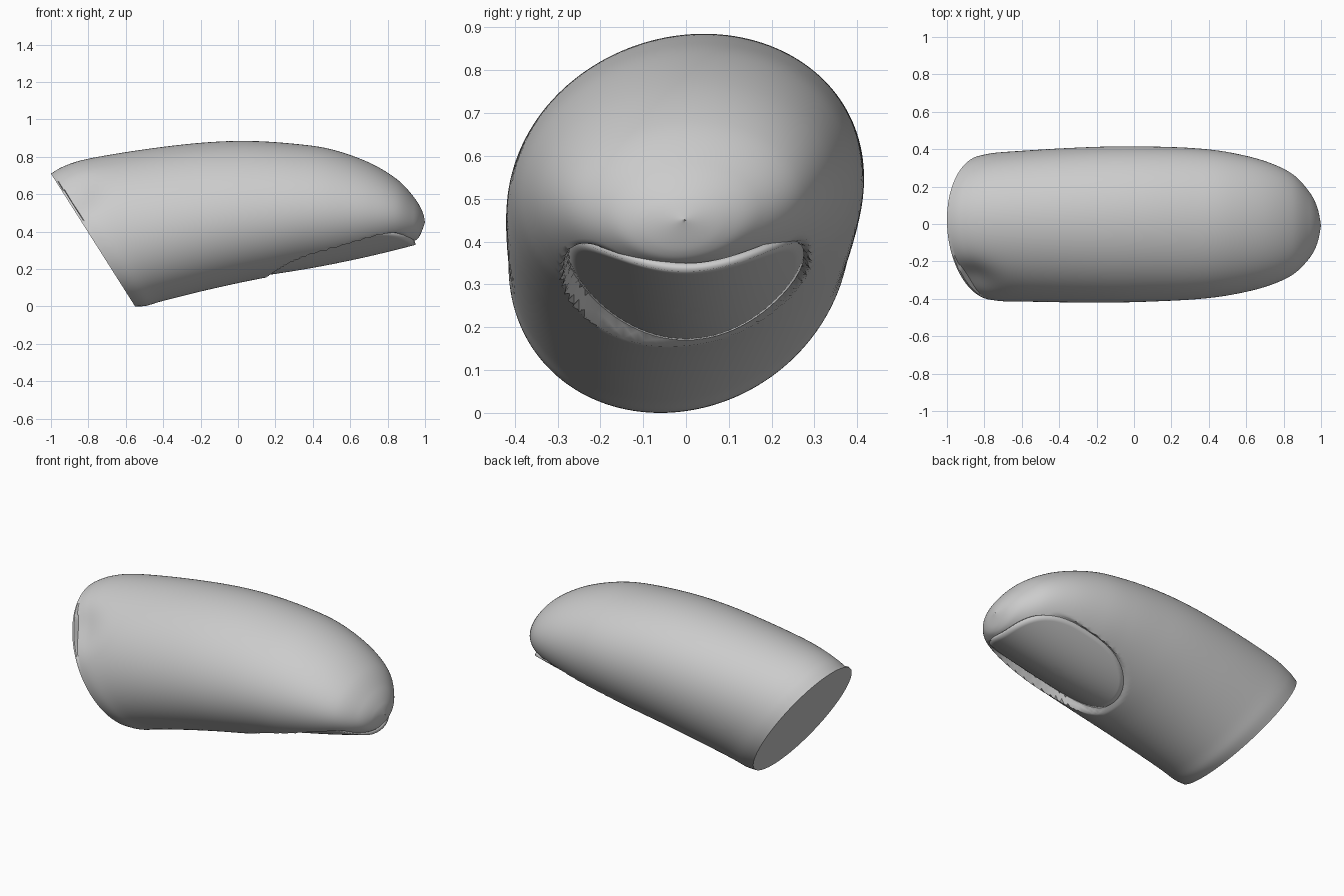
import bpy, bmesh, math
from mathutils import Vector

cube = bpy.data.objects.get("Cube")
if cube:
    bpy.data.objects.remove(cube)

grey = bpy.data.materials.new("plain_grey")
grey.use_nodes = True
GREY = (0.6, 0.6, 0.6, 1)
grey.diffuse_color = GREY
grey.node_tree.nodes["Principled BSDF"].inputs["Base Color"].default_value = GREY

# Sections along the finger: top x, top z, bottom x, bottom z, half width
STATIONS = [
    (-1, .71, -.55, 0, .385),
    (-.93, .75, -.49, .004, .395),
    (-.8, .79, -.4, .03, .40),
    (-.5, .84, -.2, .08, .41),
    (-.2, .875, 0, .125, .415),
    (.05, .885, .15, .155, .412),
    (.3, .87, .35, .195, .402),
    (.5, .84, .52, .225, .38),
    (.7, .77, .7, .27, .335),
    (.85, .68, .84, .315, .27),
    (.94, .585, .93, .345, .18),
    (.985, .51, .97, .375, .10),
    (1, .45, 1, .45, 0),
]
NAIL_X, NAIL_A, NAIL_B, NAIL_POWER = .56, .39, .275, 2.6
SIDES, STEPS = 144, 12


def spline(points, steps):
    """Smooth curve through the section values."""
    ext = [points[0]] + points + [points[-1]]
    for i in range(len(points) - 1):
        for s in range(steps):
            t = s / steps
            yield [b + .5 * t * (c - a + t * (2 * a - 5 * b + 4 * c - d + t * (3 * (b - c) + d - a)))
                   for a, b, c, d in zip(*ext[i:i + 4])]


def nail_z(x, y):
    t = (x - .17) / .78
    return .17 + .11 * t + .05 * t * t + 1.75 * y * y


def nail_radius(x, y):
    p = NAIL_POWER
    return (abs((x - NAIL_X) / NAIL_A) ** p + abs(y / NAIL_B) ** p) ** (1 / p)


def sculpt(co):
    """Lean the section, dent the flesh behind the cut rim, sink the nail bed."""
    co.y += .115 * (co.z - .52)
    rim = (co.x + 1) * .84 + (co.z - .71) * .54
    near = (co - Vector((-.87, -.32, .62))).length / .13
    if rim > .012:
        co += Vector((.2, .8, -.5)) * .04 * math.exp(-near * near)
    if co.z < .5 and co.x > .1:
        blend = min(1, max(0, (1.05 - nail_radius(co.x, co.y)) / .06))
        bed = nail_z(co.x, co.y) + .01
        co.z += blend * max(0, bed - co.z)
    return co


def bridge(bm, a, b):
    for i in range(len(a)):
        j = (i + 1) % len(a)
        bm.faces.new((a[i], a[j], b[j], b[i]))


def finish(bm, name, angle):
    mesh = bpy.data.meshes.new(name)
    bm.to_mesh(mesh)
    bm.free()
    mesh.materials.append(grey)
    obj = bpy.data.objects.new(name, mesh)
    bpy.context.collection.objects.link(obj)
    bpy.ops.object.select_all(action='DESELECT')
    obj.select_set(True)
    bpy.context.view_layer.objects.active = obj
    bpy.ops.object.shade_smooth_by_angle(angle=math.radians(angle))
    return obj


# Fingertip body, lofted from a slanted cut end to a round tip
bm = bmesh.new()
rings = []
for xt, zt, xb, zb, w in spline(STATIONS, STEPS):
    top, bottom = Vector((xt, 0, zt)), Vector((xb, 0, zb))
    mid, half = (top + bottom) / 2, (top - bottom) / 2
    ring = []
    for i in range(SIDES):
        a = math.tau * i / SIDES
        co = mid + half * math.cos(a) + Vector((0, w * math.sin(a), 0))
        ring.append(bm.verts.new(sculpt(co)))
    rings.append(ring)
for a, b in zip(rings, rings[1:]):
    bridge(bm, a, b)
tip = bm.verts.new((1, 0, .45))
for i in range(SIDES):
    bm.faces.new((rings[-1][i], rings[-1][(i + 1) % SIDES], tip))
bm.faces.new(rings[0])
bmesh.ops.recalc_face_normals(bm, faces=bm.faces)
finish(bm, "fingertip", 45)

# Nail plate, curved across its width
bm = bmesh.new()
COUNT, LAYERS = 96, 14
rings = []
for k in range(1, LAYERS + 1):
    ring = []
    for i in range(COUNT):
        a = math.tau * i / COUNT
        c, s = math.cos(a), math.sin(a)
        r = k / LAYERS / (abs(c) ** NAIL_POWER + abs(s) ** NAIL_POWER) ** (1 / NAIL_POWER)
        x, y = NAIL_X + NAIL_A * r * c, NAIL_B * r * s
        ring.append(bm.verts.new((x, y, nail_z(x, y))))
    rings.append(ring)
for a, b in zip(rings, rings[1:]):
    bridge(bm, a, b)
bm.faces.new(rings[0][::-1])
bmesh.ops.recalc_face_normals(bm, faces=bm.faces)
bm.normal_update()
if sum(f.normal.z for f in bm.faces) > 0:
    bmesh.ops.reverse_faces(bm, faces=bm.faces)
nail = finish(bm, "nail", 40)
solid = nail.modifiers.new("thickness", 'SOLIDIFY')
solid.thickness = .02
solid.offset = -1
